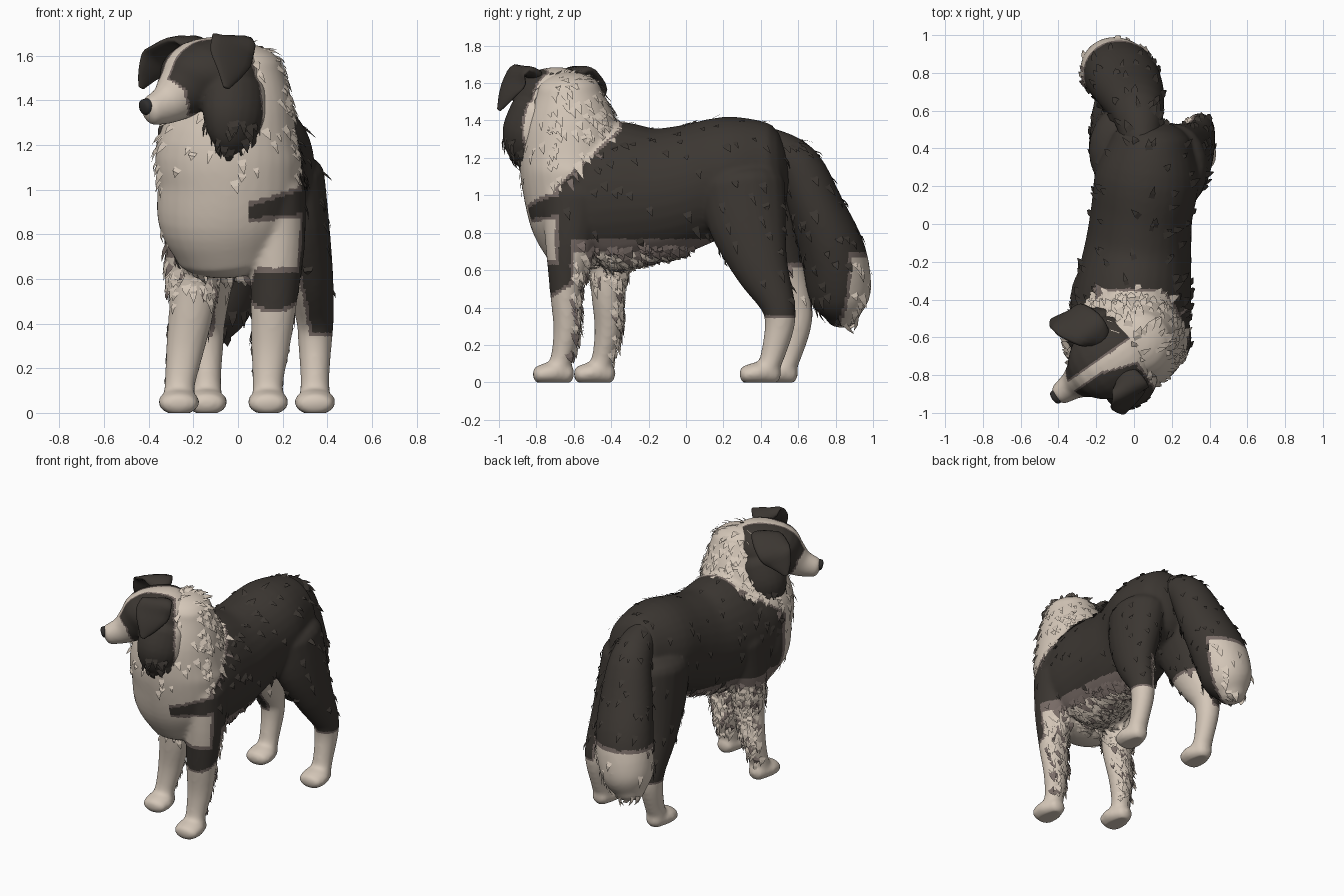
import bpy, bmesh, math, random
from mathutils import Vector, Matrix

if "Cube" in bpy.data.objects:
    bpy.data.objects.remove(bpy.data.objects["Cube"])

random.seed(4)
MATS = []
for mat_name, col in (("black fur", (.045, .038, .032)), ("cream fur", (.66, .57, .48)),
                      ("brown fur edge", (.19, .15, .135)), ("nose black", (.03, .028, .027))):
    m = bpy.data.materials.new(mat_name)
    m.diffuse_color = (*col, 1)
    m.use_nodes = True
    m.node_tree.nodes["Principled BSDF"].inputs["Base Color"].default_value = m.diffuse_color
    MATS.append(m)
BLACK, CREAM, BROWN, NOSE = range(4)


def catmull(pts, n=4):
    """Smooth a list of (x, y, z, a, b) sections."""
    p = [pts[0]] + list(pts) + [pts[-1]]
    out = []
    for i in range(1, len(p) - 2):
        for k in range(n):
            t = k / n
            out.append([.5 * (2*q1 + (q2-q0)*t + (2*q0-5*q1+4*q2-q3)*t*t + (3*q1-q0-3*q2+q3)*t**3)
                        for q0, q1, q2, q3 in zip(p[i-1], p[i], p[i+1], p[i+2])])
    return out + [list(pts[-1])]


def loft(bm, pts, side=(1, 0, 0), seg=20, cap=.6):
    """Elliptical tube through sections, with rounded ends."""
    s = catmull(pts)
    c = [Vector(q[:3]) for q in s]
    rings = []
    for i, q in enumerate(s):
        t = (c[min(i+1, len(c)-1)] - c[max(i-1, 0)]).normalized()
        rings.append((c[i], t, q[3], q[4]))

    def end(r, sign):
        ctr, t, a, b = r
        return [(ctr + t*sign*min(a, b)*cap*u, t, a*math.sqrt(1-u*u), b*math.sqrt(1-u*u))
                for u in (.4, .7, .9, .98)]
    rings = end(rings[0], -1)[::-1] + rings + end(rings[-1], 1)
    loops = []
    for ctr, t, a, b in rings:
        sx = Vector(side)
        sx = (sx - t*sx.dot(t)).normalized()
        sy = t.cross(sx)
        loops.append([bm.verts.new(ctr + sx*a*math.cos(w) + sy*b*math.sin(w))
                      for w in (2*math.pi*k/seg for k in range(seg))])
    for l0, l1 in zip(loops, loops[1:]):
        for k in range(seg):
            bm.faces.new((l0[k], l0[(k+1) % seg], l1[(k+1) % seg], l1[k]))
    bm.faces.new(loops[0][::-1])
    bm.faces.new(loops[-1])


def make(name, bm, rule=None, voxel=0, mat=BLACK, matrix=None, smooth=6):
    """Turn a bmesh into an object, optionally fused, then colour its faces."""
    bmesh.ops.recalc_face_normals(bm, faces=bm.faces)
    me = bpy.data.meshes.new(name)
    bm.to_mesh(me)
    bm.free()
    ob = bpy.data.objects.new(name, me)
    bpy.context.collection.objects.link(ob)
    if voxel:
        r = ob.modifiers.new("fuse", 'REMESH')
        r.mode = 'VOXEL'
        r.voxel_size = voxel
        sm = ob.modifiers.new("soften", 'SMOOTH')
        sm.factor, sm.iterations = .5, smooth
        dg = bpy.context.evaluated_depsgraph_get()
        me = bpy.data.meshes.new_from_object(ob.evaluated_get(dg))
        ob.modifiers.clear()
        ob.data = me
        me.name = name
        for v in me.vertices:
            v.co.z = max(v.co.z, 0)
    me.materials.clear()
    for m in MATS:
        me.materials.append(m)
    for p in me.polygons:
        p.use_smooth = True
        p.material_index = rule(p.center, p.normal) if rule else mat
    if matrix:
        ob.matrix_basis = matrix
    return ob


def shade(s, edge=.02):
    return CREAM if s > 0 else BROWN if s > -edge else BLACK


# Body: torso, ruff and legs fused into one skin
body = bmesh.new()
loft(body, [(-.035, -.64, .93, .28, .27), (-.03, -.55, .98, .315, .36), (-.01, -.4, 1, .315, .4),
            (.02, -.15, 1.01, .285, .355), (.04, .05, 1.06, .27, .325),
            (.07, .25, 1.12, .275, .305), (.09, .42, 1.14, .22, .26)], seg=32)
loft(body, [(-.04, -.56, .73, .25, .2), (-.05, -.59, .86, .31, .24), (-.04, -.61, 1.02, .32, .26),
            (-.04, -.62, 1.18, .325, .27), (0, -.62, 1.38, .255, .25), (.02, -.63, 1.55, .185, .18)], seg=32)


def paw(x, y):
    loft(body, [(x, y+.08, .045, .06, .055), (x, y, .05, .092, .06),
                (x, y-.07, .04, .085, .05)], cap=.7)


def leg(x_top, x_foot, dy, z0, z1, rows, paw_y):
    def xa(z):
        return x_foot + (x_top-x_foot)*min(max((z-z0)/(z1-z0), 0), 1)
    loft(body, [(xa(z), y+dy, z, a, b) for y, z, a, b in rows])
    paw(x_foot, paw_y+dy)


FRONT = [(-.60, 1, .13, .17), (-.62, .75, .125, .135), (-.64, .5, .105, .09),
         (-.635, .3, .088, .075), (-.66, .15, .07, .06), (-.68, .08, .07, .06)]
HIND = [(.30, 1.05, .17, .23), (.33, .85, .145, .21), (.40, .62, .11, .15), (.49, .42, .085, .095),
        (.50, .3, .075, .08), (.465, .15, .065, .065), (.44, .08, .07, .06)]
leg(.175, .135, 0, .15, .7, FRONT, -.715)
leg(-.205, -.265, .22, .1, .5, FRONT, -.715)
leg(.22, .345, 0, .5, 1.05, HIND, .39)
leg(-.07, -.14, .09, .5, 1.05, HIND, .39)


def body_rule(c, n):
    x, y, z = c
    s = [min(z - 1 - .9*max(0, y+.75), -.36-y)]                    # ruff
    chest = (-.7 if x > .1 else -.6) - y                           # chest
    patch = math.hypot(min(x-.06, 0), z - .9 - .2*max(0, x-.06)) - .05 - .12*max(0, x-.1)
    chest = min(chest, patch, z - .65 + 3*max(0, .08-x))
    s.append(chest)
    if y < -.3:                                                    # forelegs
        s.append(.5-z + .6*(y+.64) if x > .05 else .64-z)
        if x < .05 and y < -.5:
            s.append((-n.y-.45)*.1)
    if y > .1:                                                     # hind legs
        s.append(.34-z)
        inward = -n.x if x > .1 else n.x
        s.append(min(.62-z, (inward-.4)*.1))
    s.append(min((.7-z)*.3, .12-y, y+.6))                          # belly
    return shade(max(s))


dog = make("body", body, body_rule, .0135, smooth=9)

# Tail: hanging plume with a pale tip
tail = bmesh.new()
loft(tail, [(.04, .42, 1.26, .1, .11), (.02, .59, 1.16, .14, .13), (-.02, .7, .92, .18, .15),
            (-.07, .79, .68, .195, .175), (-.12, .825, .46, .17, .165), (-.15, .84, .35, .1, .09)], seg=28)
tail = make("tail", tail, lambda c, n: shade(min(c.y - .4*c.x - .85, .67-c.z)), .015, smooth=8)

# Head, built facing -y and then turned to the side
TURN = Matrix.Translation((-.12, -.71, 0)) @ Matrix.Rotation(math.radians(-55), 4, 'Z')
head = bmesh.new()
loft(head, [(0, .14, 1.48, .18, .16), (0, .05, 1.5, .215, .185), (0, -.08, 1.5, .2, .165),
            (0, -.16, 1.44, .13, .13), (0, -.24, 1.385, .082, .092), (0, -.325, 1.355, .06, .068)], seg=28)
for sx in (-1, 1):
    loft(head, [(sx*.14, .03, 1.45, .12, .15), (sx*.175, 0, 1.33, .12, .15),
                (sx*.18, -.02, 1.23, .085, .11), (sx*.17, -.03, 1.17, .04, .05)])


def head_rule(c, n):
    x, y, z = abs(c.x), c.y, c.z
    blaze = .024 - x + (.35*max(0, y+.1) if c.x > 0 else 0)
    muzzle = -y - .215 + .45*max(0, 1.42-z) - .9*max(0, z-1.44)
    back = y - (.1 if c.x > 0 else .15)
    return shade(max(blaze, muzzle, back, min(1.33-z, .07-x)), .012)


head = make("head", head, head_rule, .011, matrix=TURN, smooth=6)

# Nose and folded ears
nose = bmesh.new()
loft(nose, [(0, -.325, 1.38, .042, .036), (0, -.365, 1.37, .038, .036)], cap=.4)
make("nose", nose, mat=NOSE, matrix=TURN)
for sx, label, out, fwd in ((-1, "right", .035, -.03), (1, "left", -.035, 0)):
    ear = bmesh.new()
    loft(ear, [(sx*.12, .02, 1.64, .06, .03), (sx*.19, -.01, 1.665, .1, .026),
               (sx*(.26+out), -.05+fwd*.5, 1.6, .11, .02), (sx*(.29+out), -.08+fwd, 1.53, .07, .016),
               (sx*(.31+out), -.11+fwd, 1.46, .018, .01)], side=(0, 1, 0), seg=14)
    make("ear_" + label, ear, mat=BLACK, matrix=TURN)


# Fur tufts: pointed locks scattered over the shaggy areas
def body_density(c, n):
    x, y, z = c
    if z < .14:
        return 0
    if z > 1.03 and y < -.35:
        return .05 if n.y > -.5 else .012
    if -.55 < y < 0 and .55 < z < .74:
        return .16
    if y < -.3 and z < .6 and n.y > .3:
        return .12
    if y < -.6 and n.y < -.4:
        return 0
    return .006 if z > .45 else 0


tufts = bmesh.new()
tuft_mats = []
for ob, dens in ((dog, body_density), (tail, lambda c, n: .015),
                 (head, lambda c, n: .03 if c.z < 1.33 and abs(c.x) > .1 else 0)):
    mx = ob.matrix_basis
    for p in ob.data.polygons:
        if random.random() > dens(p.center, p.normal):
            continue
        c, n = mx @ p.center, mx.to_3x3() @ p.normal
        flow = Vector((random.uniform(-.3, .3), .4, -1))
        flow = flow - n*flow.dot(n)
        if flow.length < .05:
            continue
        flow.normalize()
        w = n.cross(flow) * random.uniform(.012, .026)
        size = random.uniform(.045, .095)
        base = c - n*.006
        mid = c + flow*size*.5 + n*.01
        tip = c + flow*size + n*random.uniform(.004, .022)
        v = [tufts.verts.new(q) for q in (base - w, base + w, mid + w*.8, tip, mid - w*.8)]
        tufts.faces.new((v[0], v[1], v[2], v[4]))
        tufts.faces.new((v[4], v[2], v[3]))
        under = ob == dog and c.z < .74 and c.y < .1 and random.random() < .25
        tuft_mats += [BROWN if under else p.material_index]*2
fur = make("fur_tufts", tufts)
for p, i in zip(fur.data.polygons, tuft_mats):
    p.material_index = i
    p.use_smooth = False
